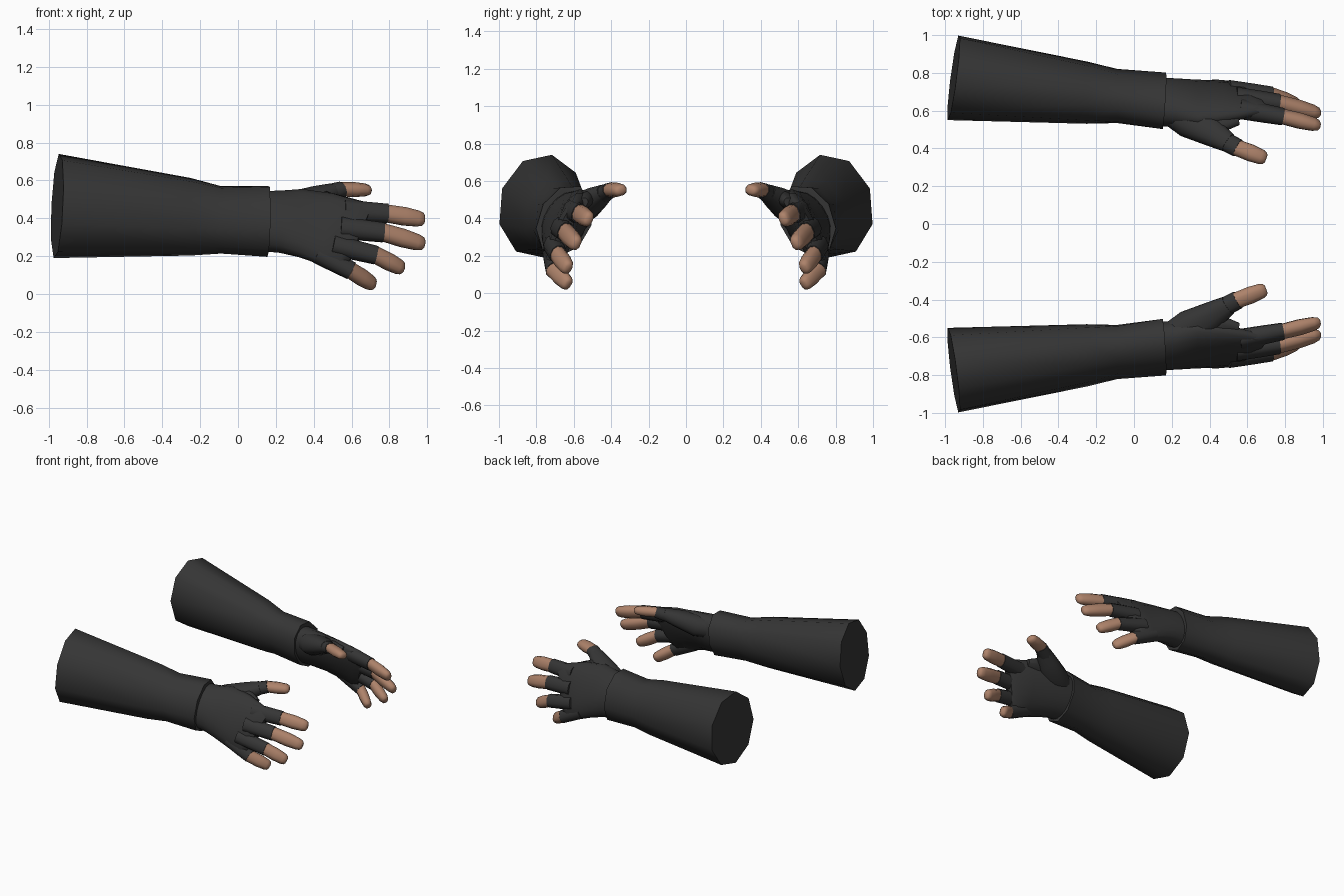
import bpy, bmesh, math
from mathutils import Vector as V

if "Cube" in bpy.data.objects:
    bpy.data.objects.remove(bpy.data.objects["Cube"])


def material(name, rgb):
    m = bpy.data.materials.new(name)
    m.diffuse_color = (*rgb, 1)
    m.use_nodes = True
    m.node_tree.nodes["Principled BSDF"].inputs["Base Color"].default_value = m.diffuse_color
    return m


GLOVE = material("dark_grey_cloth", (0.036, 0.036, 0.036))
SKIN = material("warm_skin", (0.42, 0.225, 0.145))


def ring(center, major, minor, n, power=1.0):
    """Elliptical cross-section from two half-axis vectors; power < 1 squares it off."""
    pts = []
    for i in range(n):
        a = 2 * math.pi * i / n
        c, s = math.cos(a), math.sin(a)
        c = math.copysign(abs(c) ** power, c)
        s = math.copysign(abs(s) ** power, s)
        pts.append(V(center) + V(major) * c + V(minor) * s)
    return pts


def loft(name, rings, mat, angle=60):
    """Skin a list of rings, cap both ends and mirror to the other arm."""
    bm = bmesh.new()
    rows = [[bm.verts.new(p) for p in r] for r in rings]
    n = len(rows[0])
    for a, b in zip(rows, rows[1:]):
        for i in range(n):
            j = (i + 1) % n
            bm.faces.new((a[i], a[j], b[j], b[i]))
    bm.faces.new(rows[0])
    bm.faces.new(rows[-1])
    bmesh.ops.recalc_face_normals(bm, faces=bm.faces)
    mesh = bpy.data.meshes.new(name)
    bm.to_mesh(mesh)
    bm.free()
    mesh.materials.append(mat)
    ob = bpy.data.objects.new(name, mesh)
    bpy.context.collection.objects.link(ob)
    bpy.ops.object.select_all(action='DESELECT')
    bpy.context.view_layer.objects.active = ob
    ob.select_set(True)
    bpy.ops.object.shade_smooth_by_angle(angle=math.radians(angle))
    mod = ob.modifiers.new("mirror", 'MIRROR')
    mod.use_axis = (False, True, False)
    mod.use_mirror_merge = False
    return ob


def arm_ring(center, major, half_minor, minor_dx, n):
    """Section whose long axis is 'major'; the short axis points outward from the body."""
    m = V((0, major[1], major[2])).normalized()
    minor = V((minor_dx, -m.z * half_minor, m.y * half_minor))
    return ring(center, major, minor, n)


def tube(name, path, mat, wide, n=10):
    """Finger tube; path entries are (point, half_width, half_thickness)."""
    rings = []
    for i, (p, w, t) in enumerate(path):
        a, b = V(path[max(i - 1, 0)][0]), V(path[min(i + 1, len(path) - 1)][0])
        d = (b - a).normalized()
        wv = (V(wide) - d * V(wide).dot(d)).normalized()
        rings.append(ring(p, wv * w, d.cross(wv) * t, n, 0.85))
    return loft(name, rings, mat)


# Nine-sided sleeve, tapering to the wrist and ending in a cuff lip
loft("sleeve", [
    arm_ring((-0.955, -0.777, 0.465), (0.008, 0.06, 0.275), 0.225, 0.033, 9),
    arm_ring((-0.25, -0.695, 0.41), (0, 0.06, 0.203), 0.163, 0, 9),
    arm_ring((-0.09, -0.675, 0.395), (0, 0.065, 0.175), 0.140, 0, 9),
    arm_ring((0.16, -0.648, 0.388), (0, 0.08, 0.183), 0.143, 0.012, 9),
    arm_ring((0.16, -0.648, 0.388), (0, 0.065, 0.14), 0.105, 0.01, 9),
], GLOVE)

# Palm, flaring from the wrist to the slanted knuckle line
loft("glove_palm", [
    arm_ring((0.14, -0.645, 0.385), (0, 0.08, 0.15), 0.117, 0, 18),
    arm_ring((0.22, -0.643, 0.382), (0, 0.085, 0.155), 0.112, 0, 18),
    arm_ring((0.33, -0.637, 0.375), (0.01, 0.10, 0.175), 0.092, 0, 18),
    arm_ring((0.47, -0.648, 0.343), (0.03, 0.09, 0.19), 0.074, 0, 18),
    arm_ring((0.59, -0.660, 0.300), (0.07, 0.07, 0.19), 0.058, 0, 18),
    arm_ring((0.64, -0.660, 0.295), (0.07, 0.06, 0.17), 0.035, 0, 18),
], GLOVE)

# Digits: knuckle, glove hem, fingertip, half width, half thickness, wide direction
ACROSS = (0, 0.38, 0.92)
DIGITS = {
    "index_finger": ((0.56, -0.61, 0.440), (0.79, -0.568, 0.425), (0.985, -0.520, 0.393), 0.051, 0.040, ACROSS),
    "middle_finger": ((0.54, -0.67, 0.350), (0.77, -0.642, 0.325), (0.985, -0.585, 0.262), 0.051, 0.041, ACROSS),
    "ring_finger": ((0.50, -0.71, 0.260), (0.73, -0.683, 0.205), (0.875, -0.630, 0.130), 0.048, 0.039, ACROSS),
    "little_finger": ((0.42, -0.715, 0.215), (0.60, -0.705, 0.122), (0.722, -0.628, 0.045), 0.047, 0.038, ACROSS),
    "thumb": ((0.42, -0.47, 0.515), (0.55, -0.402, 0.553), (0.70, -0.345, 0.550), 0.047, 0.038, (-0.3, 0.9, 0.25)),
}
for name, (base, hem, tip, w, t, wide) in DIGITS.items():
    base, hem, tip = V(base), V(hem), V(tip)
    mid = base.lerp(hem, 0.55)
    tube("glove_" + name, [
        (base, w * 1.15, t * 1.3),
        (mid, w * 1.1, t * 1.2),
        (hem, w * 1.06, t * 1.08),
    ], GLOVE, wide)
    tube("bare_" + name, [
        (hem.lerp(tip, -0.1), w * 0.95, t * 0.95),
        (hem.lerp(tip, 0.45), w, t),
        (hem.lerp(tip, 0.82), w * 0.88, t * 0.85),
        (hem.lerp(tip, 0.95), w * 0.72, t * 0.65),
        (tip, w * 0.42, t * 0.35),
    ], SKIN, wide)

# Fleshy thumb root blending out of the palm
tube("glove_thumb_root", [
    (V((0.17, -0.625, 0.43)), 0.085, 0.07),
    (V((0.30, -0.555, 0.46)), 0.105, 0.082),
    (V((0.42, -0.480, 0.51)), 0.075, 0.062),
    (V((0.50, -0.430, 0.542)), 0.053, 0.043),
], GLOVE, (-0.3, 0.9, 0.25), 14)

# Thin web between thumb and index finger
tube("glove_thumb_web", [
    (V((0.36, -0.60, 0.45)), 0.09, 0.05),
    (V((0.48, -0.55, 0.49)), 0.075, 0.042),
    (V((0.55, -0.56, 0.48)), 0.04, 0.025),
], GLOVE, (-0.2, 0.8, 0.5), 12)
